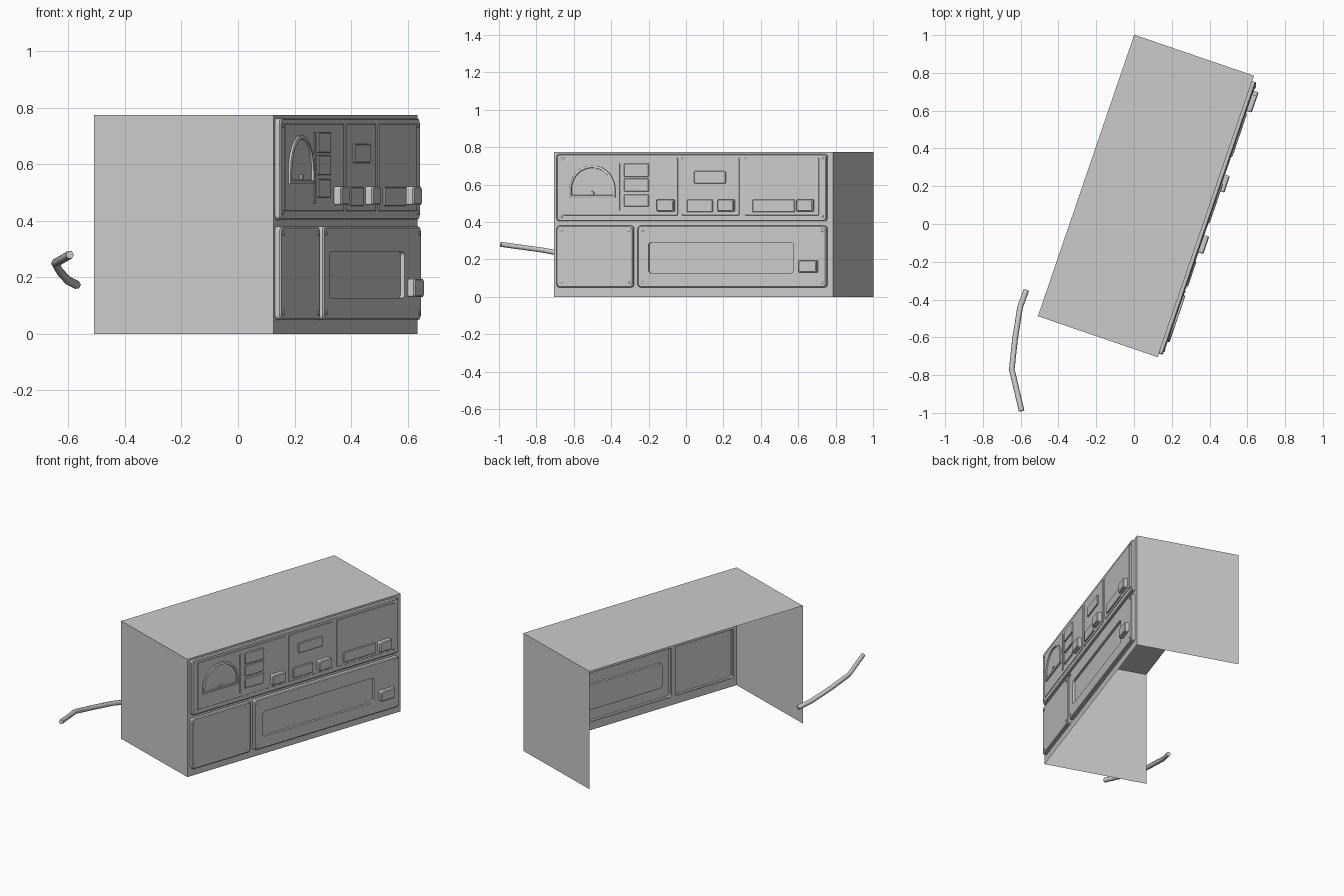
import bpy, math
from mathutils import Matrix, Vector

if "Cube" in bpy.data.objects:
    bpy.data.objects.remove(bpy.data.objects["Cube"])

# Local frame of the console: x along the front, -y out of the front, z up
L, D, H = 1.575, 0.67, 0.775
FRAME = (Matrix.Translation((0.125, -0.705, 0))
         @ Matrix.Rotation(math.atan2(1.49, 0.51), 4, 'Z'))


def make(name, verts, faces, smooth=False):
    mesh = bpy.data.meshes.new(name)
    mesh.from_pydata([FRAME @ Vector(v) for v in verts], [], faces)
    mesh.update()
    ob = bpy.data.objects.new(name, mesh)
    bpy.context.collection.objects.link(ob)
    if smooth:
        bpy.context.view_layer.objects.active = ob
        ob.select_set(True)
        bpy.ops.object.shade_smooth_by_angle(angle=math.radians(35))
        ob.select_set(False)
    return ob


def rrect(x0, x1, z0, z1, r, d, n=3):
    """Rounded rectangle ring at distance d in front of the face."""
    pts = []
    for k, (cx, cz) in enumerate([(x0 + r, z0 + r), (x1 - r, z0 + r),
                                  (x1 - r, z1 - r), (x0 + r, z1 - r)]):
        for i in range(n + 1):
            a = math.pi * (1 + k / 2 + i / n / 2)
            pts.append((cx + r * math.cos(a), -d, cz + r * math.sin(a)))
    return pts


def loft(name, rings, smooth=False):
    """Bridge equal rings in order and cap the last one."""
    n = len(rings[0])
    verts = [p for r in rings for p in r]
    faces = [(k * n + i, k * n + (i + 1) % n, (k + 1) * n + (i + 1) % n, (k + 1) * n + i)
             for k in range(len(rings) - 1) for i in range(n)]
    faces.append(tuple(range((len(rings) - 1) * n, len(rings) * n)))
    return make(name, verts, faces, smooth)


def plate(name, x0, x1, z0, z1, d0, d1, b=0.003, r=0.006, window=None):
    def ring(i, d):
        return rrect(x0 + i, x1 - i, z0 + i, z1 - i, r, d)
    rings = [ring(0, d0), ring(0, d1 - b), ring(b, d1)]
    if window:
        rings += [rrect(*window, 0.015, d1), rrect(*window, 0.015, d1 - 0.015)]
    return loft(name, rings)


# Casing: open at the back and underneath
make("casing", [(0, 0, 0), (L, 0, 0), (L, D, 0), (0, D, 0),
                (0, 0, H), (L, 0, H), (L, D, H), (0, D, H)],
     [(4, 5, 6, 7), (0, 4, 7, 3), (1, 2, 6, 5)])

# Front frame with three openings
xs = [0, 0.025, 0.447, 0.484, 1.54, L]
zs = [0, 0.055, 0.375, 0.409, 0.758, H]
holes = {(1, 1), (3, 1), (1, 3), (2, 3), (3, 3)}
make("front_frame", [(x, 0, z) for z in zs for x in xs],
     [(j * 6 + i, j * 6 + i + 1, j * 6 + i + 7, j * 6 + i + 6)
      for j in range(5) for i in range(5) if (i, j) not in holes])

# Raised panels, open behind
panels = {"upper_panel": (0.02, 1.545, 0.404, 0.763, 0.021),
          "lower_left_panel": (0.02, 0.452, 0.05, 0.38, 0.022),
          "lower_right_panel": (0.479, 1.545, 0.05, 0.38, 0.025)}
for name, (x0, x1, z0, z1, d) in panels.items():
    plate(name, x0, x1, z0, z1, 0, d, 0.005, 0.015,
          (0.541, 1.36, 0.127, 0.29) if name == "lower_right_panel" else None)
    # Corner screws
    for x in (x0 + 0.025, x1 - 0.025):
        for z in (z0 + 0.025, z1 - 0.025):
            def circ(r, dd):
                return [(x + r * math.cos(i * math.pi / 4), -dd,
                         z + r * math.sin(i * math.pi / 4)) for i in range(8)]
            loft(name + "_screw", [circ(0.009, d), circ(0.009, d + 0.002), circ(0.006, d + 0.004)], True)

# Three thin zones on the upper panel
for x0, x1 in ((0.06, 0.706), (0.73, 1.055), (1.085, 1.505)):
    plate("instrument_zone", x0, x1, 0.435, 0.743, 0.021, 0.024, 0.002)

# Half-round gauge: arched rim around a sunken dial
def arch(i, d):
    c, zc, r = 0.225, 0.573, 0.13 - i
    pts = [(c - r, -d, 0.53 + i), (c + r, -d, 0.53 + i)]
    return pts + [(c + r * math.cos(a * math.pi / 16), -d,
                   zc + r * math.sin(a * math.pi / 16)) for a in range(17)]

loft("gauge", [arch(0, 0.024), arch(0, 0.032), arch(0.003, 0.034),
               arch(0.012, 0.034), arch(0.014, 0.027)], True)
loft("gauge_pivot", [[(0.225 + r * math.cos(i * math.pi / 5), -d,
                       0.553 + r * math.sin(i * math.pi / 5)) for i in range(10)]
                     for r, d in ((0.012, 0.027), (0.01, 0.034))], True)

# Raised indicator tiles, divider and slider tracks
for z0, z1 in ((0.64, 0.713), (0.562, 0.632), (0.482, 0.548)):
    plate("indicator_tile", 0.405, 0.545, z0, z1, 0.024, 0.031)
plate("divider", 0.369, 0.379, 0.46, 0.715, 0.024, 0.028, 0.001, 0.002)
plate("centre_tile", 0.80, 0.978, 0.605, 0.672, 0.024, 0.031)
plate("slider_track_a", 0.76, 0.905, 0.452, 0.52, 0.024, 0.031)
plate("slider_track_b", 1.13, 1.37, 0.452, 0.52, 0.024, 0.031)

# Control knobs
for x0, x1, z0, z1 in ((0.595, 0.692, 0.456, 0.521), (0.938, 1.03, 0.456, 0.521),
                       (1.386, 1.478, 0.456, 0.521), (1.396, 1.5, 0.13, 0.195)):
    plate("knob", x0, x1, z0, z1, 0.02, 0.052, 0.005, 0.008)

# Loose cable behind the casing
curve = bpy.data.curves.new("cable", 'CURVE')
curve.dimensions = '3D'
curve.bevel_depth = 0.015
curve.bevel_resolution = 1
curve.use_fill_caps = True
path = [(-0.595, -0.99, 0.28), (-0.647, -0.77, 0.25), (-0.63, -0.61, 0.22),
        (-0.603, -0.44, 0.19), (-0.57, -0.35, 0.173)]
sp = curve.splines.new('POLY')
sp.points.add(len(path) - 1)
for p, co in zip(sp.points, path):
    p.co = (*co, 1)
bpy.context.collection.objects.link(bpy.data.objects.new("cable", curve))
